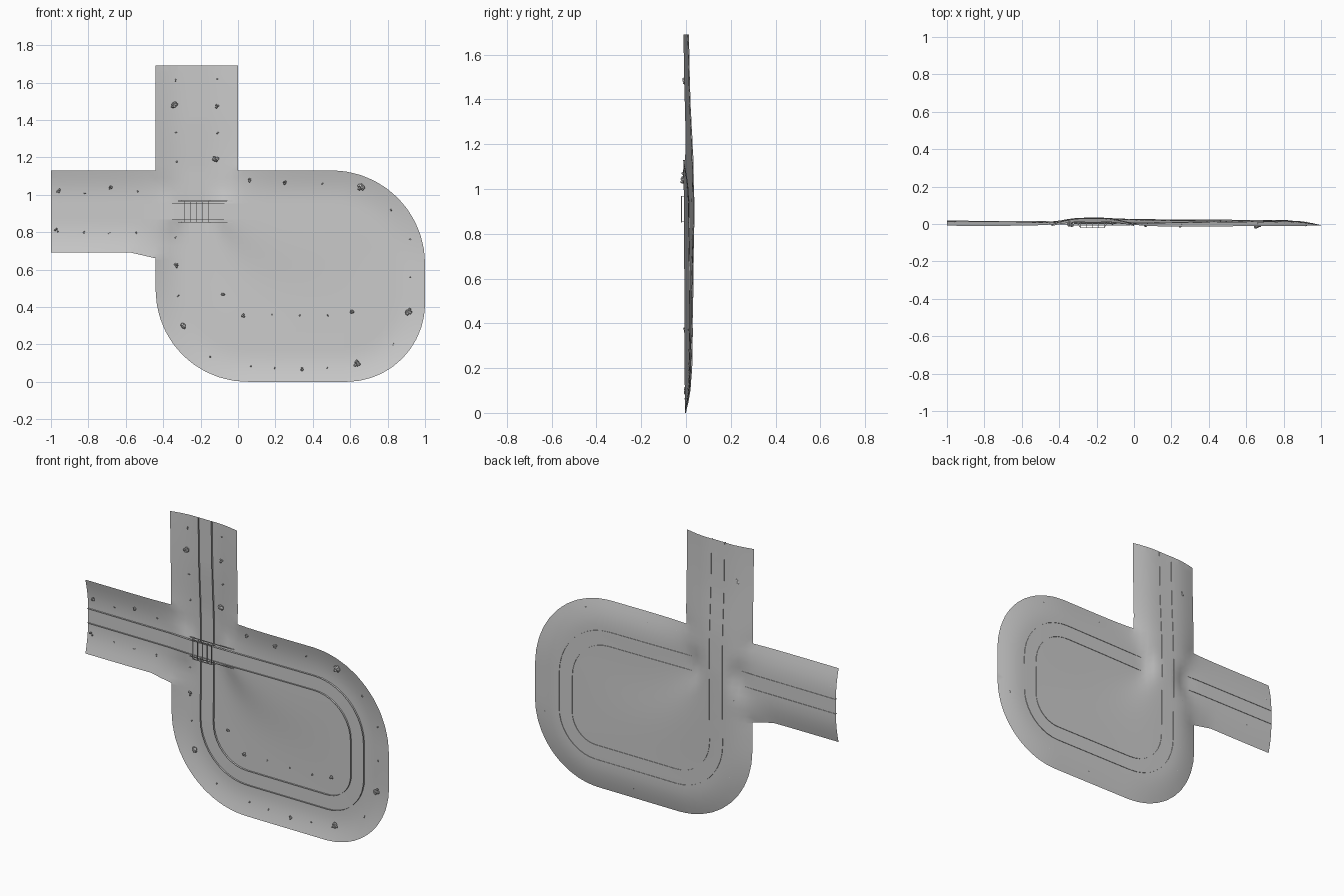
import bpy, bmesh, math, random
from mathutils import Vector
from mathutils.geometry import delaunay_2d_cdt, intersect_point_line

if "Cube" in bpy.data.objects:
    bpy.data.objects.remove(bpy.data.objects["Cube"])

random.seed(4)
HALF = 0.22      # half width of the terrain strip


def make(name, verts, faces, smooth=None):
    me = bpy.data.meshes.new(name)
    me.from_pydata(verts, [], faces)
    bm = bmesh.new()
    bm.from_mesh(me)
    # sheets face the front
    for f in bm.faces:
        f.normal_update()
        if smooth and f.normal.y > 0:
            f.normal_flip()
    bm.to_mesh(me)
    bm.free()
    ob = bpy.data.objects.new(name, me)
    bpy.context.collection.objects.link(ob)
    if smooth:
        bpy.ops.object.select_all(action='DESELECT')
        ob.select_set(True)
        bpy.context.view_layer.objects.active = ob
        bpy.ops.object.shade_smooth_by_angle(angle=math.radians(smooth))
    return ob


# road centre line: corners (x, z, radius), travelled clockwise
corners = [(-1, .91, 0), (.78, .91, .28), (.78, .22, .20), (-.22, .22, .27), (-.22, 1.69, 0)]


def resample(pts, step):
    out = []
    for a, b in zip(pts, pts[1:]):
        n = max(1, math.ceil((b - a).length / step))
        out += [a.lerp(b, i / n) for i in range(n)]
    return out + [pts[-1]]


raw = []
for i, (x, z, r) in enumerate(corners):
    p = Vector((x, z))
    if r == 0:
        raw.append(p)
        continue
    u = (Vector(corners[i - 1][:2]) - p).normalized()
    v = (Vector(corners[i + 1][:2]) - p).normalized()
    c = p + (u + v) * r
    raw += [c - v * r * math.cos(t) - u * r * math.sin(t)
            for t in [k * math.pi / 20 for k in range(11)]]
path = resample(raw, 0.03)
length = [0]
for a, b in zip(path, path[1:]):
    length.append(length[-1] + (b - a).length)
total = length[-1]

# depth of the road along its length (low y is high ground)
keys = [(0, .015), (.55, .012), (.7, .003), (.9, .003), (1.2, .008), (1.9, .016), (2.9, .022),
        (total - 1.2, .029), (total - .78, .035), (total - .55, .030), (total - .3, .017), (total, .010)]


def depth(s):
    for (a, ha), (b, hb) in zip(keys, keys[1:]):
        if s <= b:
            return ha + (hb - ha) * (s - a) / (b - a)
    return keys[-1][1]


heights = [depth(s) for s in length]
sides = []
for i in range(len(path)):
    t = (path[min(i + 1, len(path) - 1)] - path[max(i - 1, 0)]).normalized()
    sides.append(Vector((-t.y, t.x)))

# terrain outline: outer side of the loop plus the two approach arms
outer = [p + n * HALF for p, n in zip(path, sides)]
loop = [p for p in outer if (p.x > 0.001 and p.y < 1.2) or p.y < 0.66]
arms = [(-.44, .66), (-.57, .69), (-1, .69), (-1, 1.13), (-.44, 1.13), (-.44, 1.69), (0, 1.69), (0, 1.13)]
outline = resample(loop + [Vector(p) for p in arms] + [loop[0]], 0.04)[:-1]
banks = []
for a, b in zip(outline, outline[1:] + outline[:1]):
    open_end = (a.x < -.999 and b.x < -.999) or (a.y > 1.689 and b.y > 1.689)
    if not open_end:
        banks.append((a, b))


def edge_distance(p):
    best = 9
    for a, b in banks:
        q, t = intersect_point_line(p, a, b)
        q = a.lerp(b, min(1, max(0, t)))
        best = min(best, (Vector(q[:2]) - p).length)
    return best


ground_pts = [(p, h) for p, h in zip(path, heights) if not (p.y > .85 and p.y < .96 and -.38 < p.x < -.03
              and abs(p.x + .22) > 1e-4)]
ground_pts = [(p, h) for p, h in ground_pts if not (abs(p.x + .22) < 1e-3 and h < .009)]


def ground(p):
    ws = hs = 0
    for q, h in ground_pts:
        w = 1 / ((p - q).length_squared + 1e-5) ** 2
        ws += w
        hs += w * h
    rise = max(0, 1 - edge_distance(p) / 0.15)
    return hs / ws - 0.024 * rise ** 1.7


# terrain sheet
inner = []
for i in range(51):
    for j in range(43):
        p = Vector((-1 + i * .04, j * .04 + .01))
        inner.append(p)
n = len(outline)
res = delaunay_2d_cdt(outline + inner, [], [list(range(n))], 1, 1e-4)
make("terrain", [(p.x, ground(p), p.y) for p in res[0]], res[2], 40)


# ribbons that follow the road: each side given as (offset, lift)
def ribbon(name, a, b, first=0, last=None):
    idx = list(range(len(path)))[first:last]
    verts = []
    for i in idx:
        for off, lift in (a, b):
            p = path[i] + sides[i] * off
            verts.append((p.x, heights[i] - lift, p.y))
    faces = [(2 * k, 2 * k + 1, 2 * k + 3, 2 * k + 2) for k in range(len(idx) - 1)]
    return make(name, verts, faces, 40)


ribbon("road", (-.043, .001), (.043, .001))
for label, s in (("outer", 1), ("inner", -1)):
    ribbon(label + "_guard_rail", (s * .043, -.003), (s * .043, .011))


# bridge frame
def bar(name, a, b, t=.003):
    a, b = Vector(a), Vector(b)
    bpy.ops.mesh.primitive_cube_add(size=1, location=(a + b) / 2)
    ob = bpy.context.object
    ob.name = name
    d = b - a
    ob.rotation_euler = d.to_track_quat('Z', 'Y').to_euler()
    ob.scale = (t, t, d.length)


for z in (.853, .967):
    bar("bridge_sill", (-.32, .003, z), (-.03, .003, z), .004)
    bar("bridge_top_chord", (-.285, -.020, z), (-.16, -.020, z), .004)
    bar("bridge_end_brace", (-.30, 0, z), (-.285, -.020, z))
    bar("bridge_end_brace", (-.145, 0, z), (-.16, -.020, z))
for i in range(5):
    x = -.285 + i * .03125
    bar("bridge_crossbar", (x, -.020, .853), (x, -.020, .967))
    for z in (.853, .967):
        bar("bridge_post", (x, .003, z), (x, -.020, z))

# shrubs along the banks: small and large clumps
small = [(-.82, 1.01), (-.54, 1.02), (-.82, .80), (-.69, .795), (-.54, .795), (-.33, 1.61), (-.11, 1.62),
         (-.33, 1.33), (-.11, 1.33), (-.33, 1.18), (-.33, .77), (-.32, .46), (-.15, .13), (.07, .08),
         (.2, .07), (.48, .07), (.83, .20), (.92, .56), (.92, .76), (.82, .92), (.45, 1.06),
         (.18, .355), (.33, .355), (.48, .355)]
medium = [(-.96, 1.02), (-.68, 1.035), (-.97, .81), (-.11, 1.475), (-.33, .62), (-.08, .47), (.03, .355),
          (.61, .375), (.06, 1.075), (.25, 1.065), (.34, .07)]
large = [(-.34, 1.48), (-.12, 1.195), (-.29, .30), (.64, .10), (.915, .375), (.66, 1.04)]


def shrub(x, z, r, clumps):
    bm = bmesh.new()
    y = ground(Vector((x, z)))
    for _ in range(clumps):
        s = r if clumps == 1 else r * random.uniform(.4, .6)
        new = bmesh.ops.create_icosphere(bm, subdivisions=1, radius=s)["verts"]
        spread = 0 if clumps == 1 else r * .6
        off = Vector((x + random.uniform(-spread, spread), y - random.uniform(.4, 1) * r,
                      z + random.uniform(-spread, spread)))
        for v in new:
            v.co = v.co * random.uniform(.75, 1.2) + off
    me = bpy.data.meshes.new("shrub")
    bm.to_mesh(me)
    bm.free()
    bpy.context.collection.objects.link(bpy.data.objects.new("shrub", me))


for group, r, clumps in ((small, .008, 2), (medium, .013, 4), (large, .019, 7)):
    for x, z in group:
        shrub(x, z, r, clumps)
